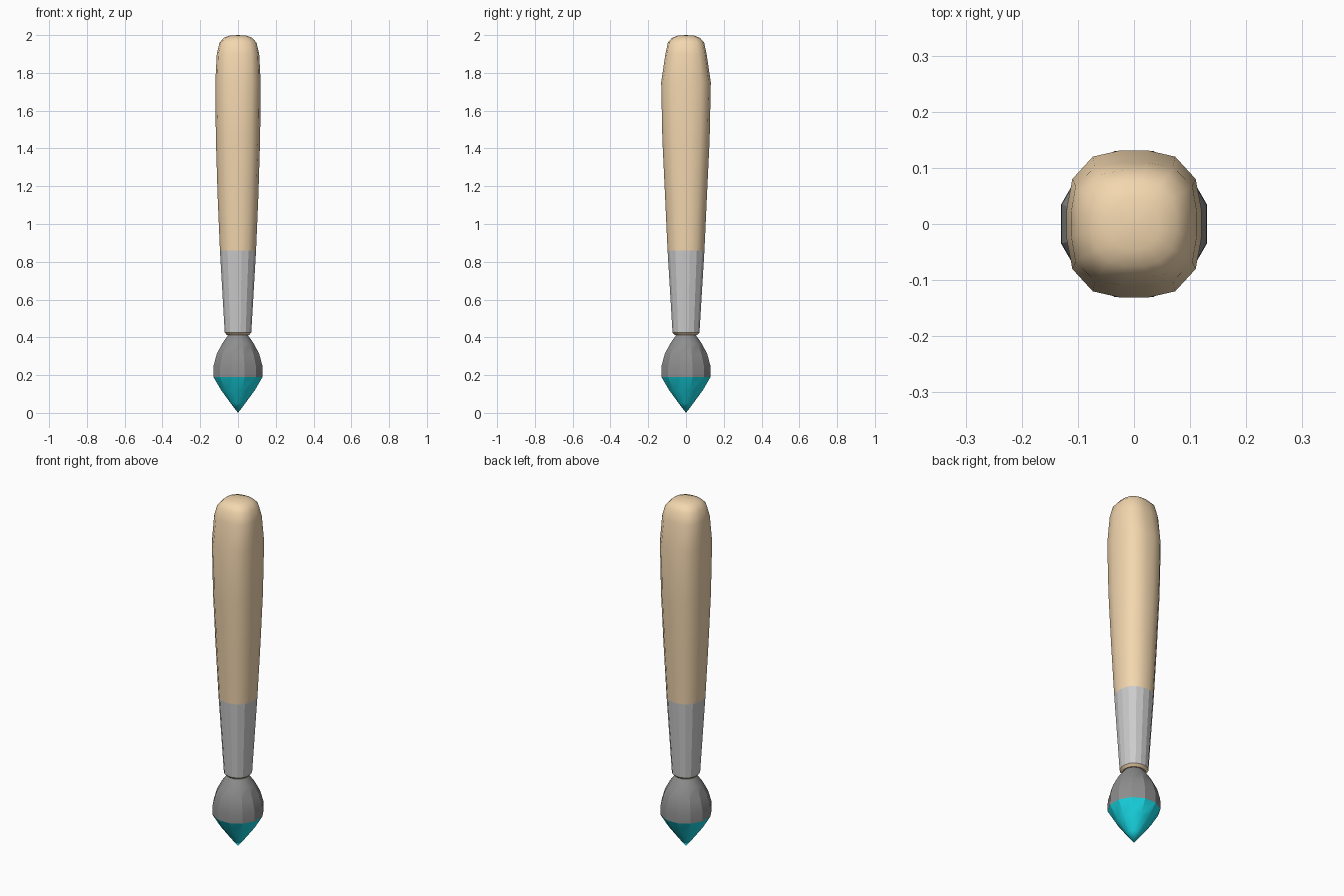
import bpy, bmesh, math

if "Cube" in bpy.data.objects:
    bpy.data.objects.remove(bpy.data.objects["Cube"])


def material(name, rgb):
    m = bpy.data.materials.new(name)
    m.diffuse_color = (*rgb, 1)
    m.use_nodes = True
    m.node_tree.nodes["Principled BSDF"].inputs["Base Color"].default_value = m.diffuse_color
    return m


def ring(sides, z, rx, ry, n=2.0):
    """Superellipse ring with flats facing the axes; n=2 is round."""
    pts = []
    for i in range(sides):
        a = 2 * math.pi * (i + 0.5) / sides
        c, s = math.cos(a), math.sin(a)
        r = (abs(c) ** n + abs(s) ** n) ** (-1 / n) / math.cos(math.pi / sides) ** (2 / n)
        pts.append((r * c * rx, r * s * ry, z))
    return pts


def loft(name, sides, rows, mat=None, angle=25, cap_start=False, cap_end=False):
    """Skin the rings listed from bottom to top."""
    bm = bmesh.new()
    rings = [[bm.verts.new(p) for p in ring(sides, *row)] for row in rows]
    for lo, hi in zip(rings, rings[1:]):
        for i in range(sides):
            j = (i + 1) % sides
            bm.faces.new((lo[i], lo[j], hi[j], hi[i]))
    if cap_start:
        bm.faces.new(rings[0][::-1])
    if cap_end:
        bm.faces.new(rings[-1])
    bmesh.ops.remove_doubles(bm, verts=bm.verts, dist=0.0002)
    me = bpy.data.meshes.new(name)
    bm.to_mesh(me)
    bm.free()
    ob = bpy.data.objects.new(name, me)
    bpy.context.collection.objects.link(ob)
    if mat:
        me.materials.append(mat)
    me.shade_smooth()
    me.set_sharp_from_angle(angle=math.radians(angle))
    return ob


wood = material("wood", (0.9, 0.68, 0.43))
hair = material("dark_hair", (0.27, 0.27, 0.27))
paint = material("paint", (0.01, 0.75, 0.85))

# Wooden handle: rounded-square section, swelling to a domed end
loft("handle", 16, [
    (0.86, 0.095, 0.097, 2.3),
    (1.15, 0.107, 0.110, 2.5),
    (1.45, 0.116, 0.124, 2.7),
    (1.75, 0.119, 0.130, 2.9),
    (1.90, 0.111, 0.108, 3.2),
    (1.96, 0.097, 0.095, 3.0),
    (1.985, 0.075, 0.074, 2.6),
    (1.997, 0.045, 0.045, 2.2),
    (2.00, 0.0, 0.0, 2.0),
], wood, angle=60)

# Metal ferrule, faceted
loft("ferrule", 16, [
    (0.425, 0.070, 0.071, 2.2),
    (0.86, 0.095, 0.097, 2.3),
], angle=15)

# Wooden rim under the ferrule
loft("handle_rim", 16, [
    (0.412, 0.058, 0.058, 2.1),
    (0.425, 0.070, 0.071, 2.2),
], wood, cap_start=True)

# Bristle bulb
loft("bristles", 12, [
    (0.19, 0.130, 0.130),
    (0.25, 0.129, 0.129),
    (0.31, 0.113, 0.113),
    (0.365, 0.085, 0.085),
    (0.415, 0.050, 0.050),
], hair, cap_end=True)

# Paint-dipped tip
loft("painted_tip", 12, [
    (0.0, 0.0, 0.0),
    (0.05, 0.038, 0.038),
    (0.12, 0.089, 0.089),
    (0.19, 0.130, 0.130),
], paint)
